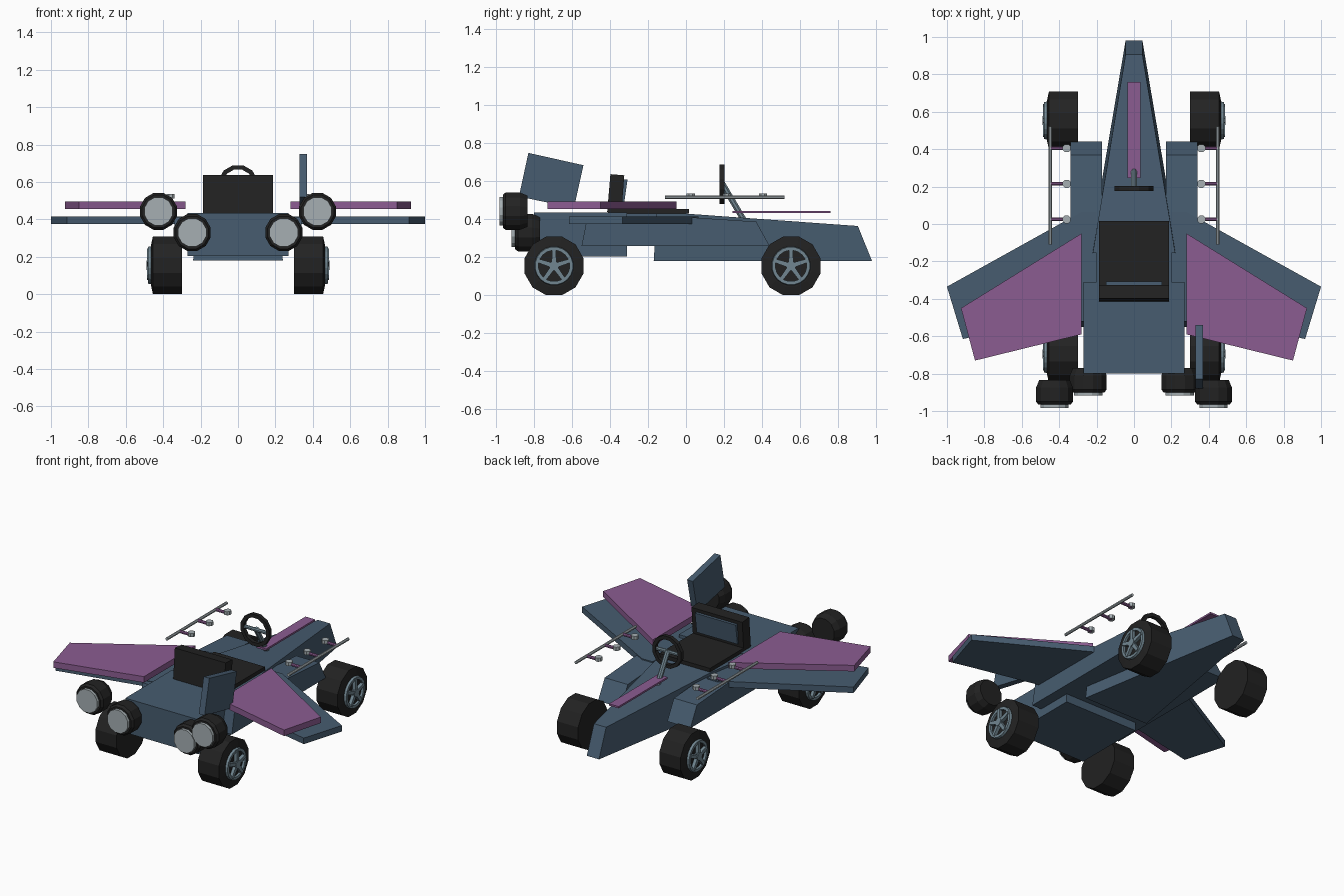
import bpy, bmesh, math
from mathutils import Vector, Matrix

if "Cube" in bpy.data.objects:
    bpy.data.objects.remove(bpy.data.objects["Cube"])


def material(name, rgb):
    m = bpy.data.materials.new(name)
    m.diffuse_color = (*rgb, 1)
    m.use_nodes = True
    m.node_tree.nodes["Principled BSDF"].inputs["Base Color"].default_value = m.diffuse_color
    return m


BLUE = material("slate blue", (0.063, 0.108, 0.162))
PURPLE = material("purple", (0.26, 0.107, 0.285))
BLACK = material("black", (0.016, 0.016, 0.016))
GREY = material("light grey", (0.38, 0.43, 0.45))
STEEL = material("steel", (0.165, 0.24, 0.285))


def finish(name, bm, mat):
    bmesh.ops.recalc_face_normals(bm, faces=bm.faces)
    me = bpy.data.meshes.new(name)
    bm.to_mesh(me)
    bm.free()
    me.materials.append(mat)
    ob = bpy.data.objects.new(name, me)
    bpy.context.collection.objects.link(ob)
    return ob


def bridge(name, a, b, mat):
    """Solid between two matching outlines."""
    bm = bmesh.new()
    va, vb = [bm.verts.new(p) for p in a], [bm.verts.new(p) for p in b]
    n = len(va)
    bm.faces.new(va)
    bm.faces.new(vb[::-1])
    for i in range(n):
        j = (i + 1) % n
        bm.faces.new((va[i], vb[i], vb[j], va[j]))
    return finish(name, bm, mat)


def hull(name, outline, mat):
    """Side outline of (y, z, half width), symmetric about x = 0."""
    return bridge(name, [(-w, y, z) for y, z, w in outline],
                  [(w, y, z) for y, z, w in outline], mat)


def side_slab(name, outline, x0, x1, mat):
    return bridge(name, [(x0, y, z) for y, z in outline],
                  [(x1, y, z) for y, z in outline], mat)


def plate(name, outline, z0, z1, mat):
    return bridge(name, [(x, y, z0) for x, y in outline],
                  [(x, y, z1) for x, y in outline], mat)


def lathe(name, profile, sides, centre, axis, mat, closed=False):
    """Spin a (radius, offset) profile about an axis; capped unless closed."""
    bm = bmesh.new()
    q = Vector(axis).to_track_quat('Z', 'Y')
    rings = []
    for r, d in profile:
        rings.append([bm.verts.new(Vector(centre) + q @ Vector(
            (r * math.cos(2 * math.pi * (i + .5) / sides),
             r * math.sin(2 * math.pi * (i + .5) / sides), d))) for i in range(sides)])
    pairs = list(zip(rings, rings[1:]))
    if closed:
        pairs.append((rings[-1], rings[0]))
    else:
        bm.faces.new(rings[0])
        bm.faces.new(rings[-1])
    for a, b in pairs:
        for i in range(sides):
            j = (i + 1) % sides
            bm.faces.new((a[i], a[j], b[j], b[i]))
    return finish(name, bm, mat)


def rod(name, p, q, r, mat, sides=8):
    p, q = Vector(p), Vector(q)
    return lathe(name, [(r, 0), (r, (q - p).length)], sides, p, q - p, mat)


# fuselage
hull("nose_hull", [(-.17, .18, .24), (.98, .18, .045), (.905, .365, .045),
                   (0, .43, .195), (-.155, .43, .22)], BLUE)
hull("cockpit_block", [(-.32, .26, .2), (-.1, .26, .2), (-.1, .43, .2), (-.32, .43, .2)], BLUE)
hull("rear_hull", [(-.8, .205, .27), (-.31, .205, .27), (-.31, .435, .27), (-.8, .435, .27)], BLUE)
plate("nose_stripe", [(-.035, .245), (.035, .245), (.035, .76), (-.035, .76)], .433, .445, PURPLE)

# seat
hull("seat_base", [(-.41, .43, .187), (.015, .43, .187), (.015, .455, .187), (-.41, .455, .187)], BLACK)
hull("seat_back", [(-.415, .44, .187), (-.34, .44, .187), (-.325, .632, .187), (-.398, .638, .187)], BLACK)
hull("seat_cushion", [(-.345, .475, .15), (-.327, .475, .15), (-.308, .61, .15), (-.33, .61, .15)], BLUE)

# steering
lathe("steering_wheel", [(.084, -.013), (.108, -.013), (.108, .013), (.084, .013)], 12,
      (0, .19, .585), (0, 1, 0), BLACK, closed=True)
rod("steering_column", (0, .305, .395), (0, .19, .59), .017, STEEL)
rod("steering_crossbar", (-.09, .19, .585), (.09, .19, .585), .012, STEEL)

# tail fin, on one side only
side_slab("tail_fin", [(-.83, .75), (-.54, .685), (-.59, .46), (-.88, .52)], .328, .37, BLUE)

for s, side in ((-1, "left"), (1, "right")):
    # side pod
    side_slab(side + "_pod", [(-.55, .26), (.44, .26), (.37, .388), (0, .412), (-.52, .412)],
              s * .17, s * .34, BLUE)

    # wings
    plate(side + "_lower_wing", [(s * x, y) for x, y in
          ((.2, .065), (.28, .065), (1, -.335), (.915, -.615), (.28, -.475), (.2, -.475))],
          .375, .415, BLUE)
    plate(side + "_upper_wing", [(s * x, y) for x, y in
          ((.28, -.05), (.925, -.45), (.85, -.73), (.28, -.59))], .455, .495, PURPLE)

    # side rail with its mounts
    rod(side + "_rail", (s * .448, -.11, .517), (s * .448, .52, .517), .01, GREY)
    for y in (.025, .215, .405):
        rod(side + "_rail_arm", (s * .36, y, .517), (s * .448, y, .517), .01, PURPLE)
        rod(side + "_rail_knob", (s * .36, y, .512), (s * .36, y, .536), .023, GREY)

    # engines
    for label, x, z, y in (("inner", .245, .33, -.9), ("outer", .425, .443, -.965)):
        lathe(f"{side}_{label}_engine", [(.09, 0), (.102, .015), (.102, .09), (.085, .13)], 12,
              (s * x, y, z), (0, 1, 0), BLACK)
        lathe(f"{side}_{label}_exhaust", [(.078, 0), (.078, .03)], 12,
              (s * x, y - .018, z), (0, 1, 0), GREY)

    # wheels
    for label, y in (("rear", -.695), ("front", .553)):
        c = Vector((s * .3, y, .155))
        out = (s, 0, 0)
        lathe(f"{side}_{label}_tyre", [(.16, 0), (.16, .155), (.112, .165)], 12, c, out, BLACK)
        lathe(f"{side}_{label}_rim", [(.082, .16), (.104, .16), (.1, .18), (.082, .18)], 20,
              c, out, STEEL, closed=True)
        lathe(f"{side}_{label}_hub", [(.026, .16), (.026, .19)], 10, c, out, STEEL)
        for k in range(5):
            rot = Matrix.Rotation(2 * math.pi * k / 5, 3, 'X')
            quad = [rot @ Vector((0, a, b)) for a, b in
                    ((-.013, .01), (.013, .01), (.01, .09), (-.01, .09))]
            bridge(f"{side}_{label}_spoke", [c + v + Vector((s * .16, 0, 0)) for v in quad],
                   [c + v + Vector((s * .186, 0, 0)) for v in quad], STEEL)
